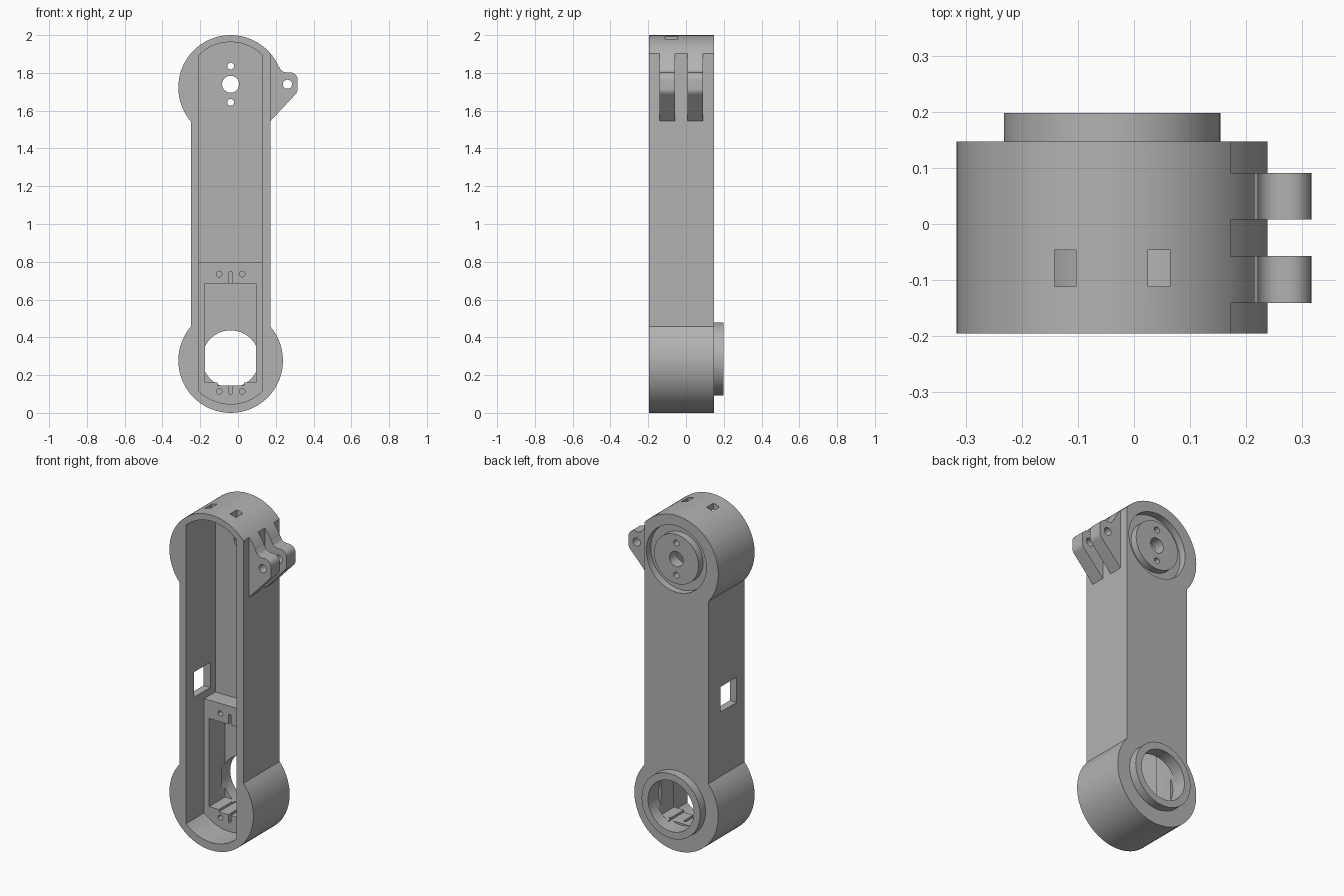
import bpy
from math import sin, cos, pi, sqrt, asin

cube = bpy.data.objects.get("Cube")
if cube:
    bpy.data.objects.remove(cube, do_unlink=True)

grey = bpy.data.materials.new("plain_grey")
grey.use_nodes = True
COLOUR = (0.45, 0.45, 0.45, 1)
grey.diffuse_color = COLOUR
grey.node_tree.nodes["Principled BSDF"].inputs["Base Color"].default_value = COLOUR

CX = -0.039                # centre line of the arm
LOW, HIGH = 0.277, 1.723   # centres of the rounded ends
FRONT, BACK = -0.195, 0.147
AXIS_LOW, AXIS_HIGH = 0.286, 1.74


def arc(x, z, r, a0, a1, n=48):
    return [(x + r * cos(a0 + (a1 - a0) * i / n), z + r * sin(a0 + (a1 - a0) * i / n))
            for i in range(n + 1)]


def prism(name, pts, y0, y1):
    """Extrude an x-z outline along y."""
    n = len(pts)
    verts = [(x, y, z) for y in (y0, y1) for x, z in pts]
    faces = [list(range(n)), list(range(2 * n - 1, n - 1, -1))]
    faces += [(i, i + n, (i + 1) % n + n, (i + 1) % n) for i in range(n)]
    mesh = bpy.data.meshes.new(name)
    mesh.from_pydata(verts, [], faces)
    mesh.materials.append(grey)
    obj = bpy.data.objects.new(name, mesh)
    bpy.context.collection.objects.link(obj)
    return obj


def disc(x, z, r, y0, y1, n=64):
    return prism("disc", arc(x, z, r, 0, 2 * pi * (n - 1) / n, n - 1), y0, y1)


def box(x0, x1, y0, y1, z0, z1):
    return prism("box", [(x0, z0), (x1, z0), (x1, z1), (x0, z1)], y0, y1)


def combine(target, other, op="DIFFERENCE"):
    mod = target.modifiers.new("cut", "BOOLEAN")
    mod.operation, mod.object, mod.solver = op, other, "EXACT"
    bpy.context.view_layer.objects.active = target
    bpy.ops.object.modifier_apply(modifier=mod.name)
    bpy.data.objects.remove(other, do_unlink=True)


# Arm shell: round ends, straight sides, upper end trimmed flat on its left
R, HALF = 0.277, 0.211
t = asin(sqrt(R * R - HALF * HALF) / R)
outline = arc(CX, HIGH, R, t, pi + t) + arc(CX, LOW, R, pi - t, 2 * pi + t)
arm = prism("arm_housing", outline, FRONT, BACK)

# Collar on the back of the lower end
combine(arm, disc(CX, AXIS_LOW, 0.193, 0.12, 0.198), "UNION")

# Front cavity: shallow over the motor mount, deep above it
r, w, ledge = 0.24, 0.167, 0.795
c = asin(sqrt(r * r - w * w) / r)
top = arc(CX, HIGH, r, c, pi - c)
combine(arm, prism("shallow", top + arc(CX, LOW + 0.01, r, pi + c, 2 * pi - c), -0.3, -0.024))
combine(arm, prism("deep", top + [(CX - w, ledge), (CX + w, ledge)], -0.1, 0.081))

# Motor pocket and its small lower relief
combine(arm, box(CX - 0.135, CX + 0.135, -0.1, 0.125, 0.16, 0.685))
combine(arm, box(CX - 0.07, CX + 0.07, -0.1, 0.125, 0.146, 0.2))
combine(arm, disc(CX, AXIS_LOW, 0.151, 0.1, 0.3))

# Mount screw holes and wire slits
for z in (0.114, 0.735):
    for side in (-1, 1):
        combine(arm, disc(CX + side * 0.061, z, 0.015, -0.1, 0.07, 20))
for z0, z1 in ((0.1, 0.17), (0.67, 0.745)):
    combine(arm, box(CX - 0.008, CX + 0.008, -0.1, 0.07, z0, z1))

# Ring groove and horn holes on the upper end
groove = disc(CX, AXIS_HIGH, 0.198, 0.105, 0.3)
combine(groove, disc(CX, AXIS_HIGH, 0.147, 0, 0.4))
combine(arm, groove)
for dz, rad in ((0, 0.045), (0.096, 0.018), (-0.096, 0.018)):
    combine(arm, disc(CX, AXIS_HIGH + dz, rad, 0, 0.3, 32))

# Cable slots in the top and window in the right wall
for x in (-0.142, 0.025):
    combine(arm, box(x, x + 0.039, -0.111, -0.046, 1.85, 2.1))
combine(arm, box(-0.4, -0.15, -0.119, 0.033, 0.84, 0.99))

# Pair of hinge ears on the left side
EX, EZ = 0.262, 1.74
profile = [(0.15, 1.57), (0.15, 1.88)]
profile += arc(CX, HIGH, R, t, t - 0.3, 10)
profile += arc(0.256, 1.842, 0.039, pi * 1.1, pi * 1.5, 8)
profile += arc(0.275, 1.762, 0.041, pi / 2, 0, 10)
profile += arc(0.275, 1.715, 0.041, 0, -pi / 4, 8)
profile += [(CX + HALF, 1.545)]
for y0, y1 in ((-0.141, -0.057), (0.008, 0.091)):
    ear = prism("hinge_ear", profile, y0, y1)
    combine(ear, disc(EX, EZ, 0.024, -0.3, 0.3, 32))
    combine(arm, ear, "UNION")

# Shading and tidy normals
bpy.ops.object.select_all(action="DESELECT")
arm.select_set(True)
bpy.context.view_layer.objects.active = arm
bpy.ops.object.mode_set(mode="EDIT")
bpy.ops.mesh.select_all(action="SELECT")
bpy.ops.mesh.normals_make_consistent(inside=False)
bpy.ops.object.mode_set(mode="OBJECT")
bpy.ops.object.shade_smooth_by_angle(angle=0.5)
